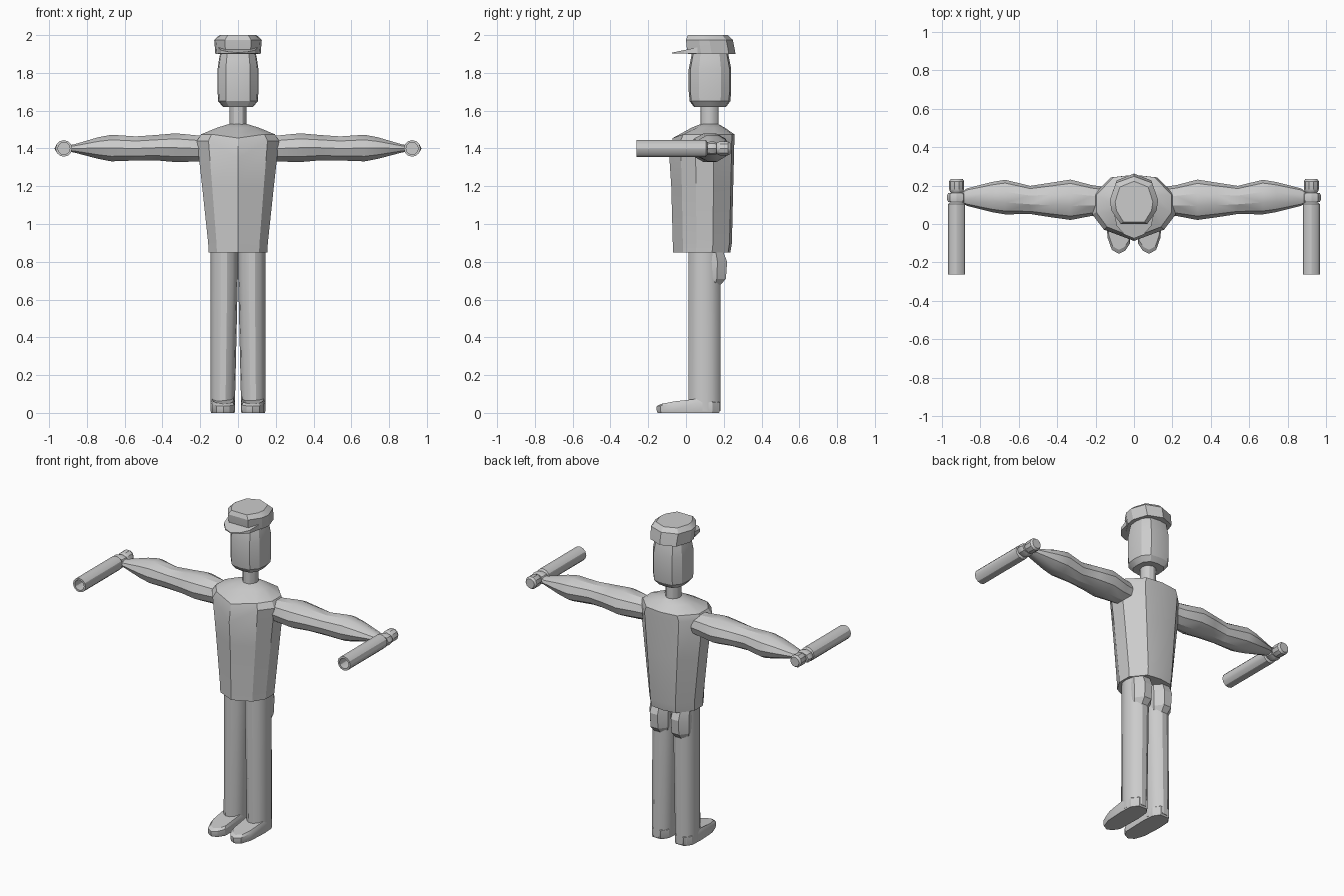
import bpy, bmesh
from math import cos, sin, pi

if "Cube" in bpy.data.objects:
    bpy.data.objects.remove(bpy.data.objects["Cube"])


def loft(name, rings, mirror=False, angle=30):
    """Skin a list of closed rings, cap both ends, optionally mirror in x."""
    bm = bmesh.new()
    loops = [[bm.verts.new(p) for p in ring] for ring in rings]
    n = len(loops[0])
    for a, b in zip(loops, loops[1:]):
        for i in range(n):
            j = (i + 1) % n
            bm.faces.new((a[i], a[j], b[j], b[i]))
    bm.faces.new(loops[0])
    bm.faces.new(loops[-1])
    bmesh.ops.recalc_face_normals(bm, faces=bm.faces)
    mesh = bpy.data.meshes.new(name)
    bm.to_mesh(mesh)
    bm.free()
    ob = bpy.data.objects.new(name, mesh)
    bpy.context.collection.objects.link(ob)
    if mirror:
        ob.modifiers.new("mirror", 'MIRROR').use_mirror_merge = False
    bpy.ops.object.select_all(action='DESELECT')
    ob.select_set(True)
    bpy.context.view_layer.objects.active = ob
    bpy.ops.object.shade_smooth_by_angle(angle=angle * pi / 180)
    return ob


def ring(axis, at, c, r, n, turn=0.0):
    """Ellipse ring across an axis; c and r are in the two other axes."""
    out = []
    for i in range(n):
        t = 2 * pi * (i + turn) / n
        u, v = c[0] + r[0] * cos(t), c[1] + r[1] * sin(t)
        out.append({'x': (at, u, v), 'y': (u, at, v), 'z': (u, v, at)}[axis])
    return out


def outline(half):
    """Complete a half outline (front centre to back centre) by symmetry."""
    return half + [(-x, y) for x, y in half[-2:0:-1]]


# Torso: front ridge, rounded back, sloping shoulders
body = outline([(0, 0), (.72, .17), (1, .4), (1, .68), (.55, .96), (0, 1)])
torso = []
for z, w, yf, yb, drop in [(.85, .155, -.068, .235, 0), (.90, .158, -.07, .243, 0),
                           (1.2, .19, -.078, .25, 0), (1.44, .217, -.088, .256, .09),
                           (1.475, .195, -.07, .256, .02), (1.51, .11, .03, .205, 0),
                           (1.53, .045, .08, .17, 0)]:
    torso.append([(x * w, yf + t * (yb - yf), z - drop * (1 - t / .17 if t < .17 else 0))
                  for x, t in body])
loft("torso", torso, angle=25)

# Neck and head
loft("neck", [ring('z', z, (0, .125), (.045, .047), 12) for z in (1.5, 1.64)])
skull = outline([(0, 0), (.6, .04), (.94, .24), (1, .5), (.94, .76), (.6, .96), (0, 1)])
loft("head", [[(x * w, .127 + (t - .5) * d, z) for x, t in skull]
              for z, w, d in [(1.62, .08, .17), (1.65, .105, .215), (1.70, .108, .225),
                              (1.82, .108, .225), (1.87, .101, .205), (1.91, .093, .19)]])

# Cap: band, flared crown and flat top
hat = outline([(0, 0), (.55, 0), (.93, .28), (1, .5), (.75, .86), (0, 1)])
loft("cap", [[(x * w, yf + t * (yb - yf), z) for x, t in hat]
             for z, w, yf, yb in [(1.90, .12, .01, .262), (1.925, .122, .005, .258),
                                  (1.975, .126, 0, .248), (2.0, .098, .01, .222)]], angle=20)

# Cap visor, sloping down to the front
visor = [(-.105, .06), (-.09, -.01), (-.05, -.055), (0, -.075), (.05, -.055), (.09, -.01), (.105, .06)]
loft("cap_visor", [[(x, y, 1.902 + h * (y + .075) / .135 + b) for x, y in visor]
                   for h, b in [(0, 0), (.028, .005)]], angle=20)

# Trouser legs, tapering slightly on the inner side
loft("leg", [ring('z', z, (cx, .098), (rx, .087), 14)
             for z, cx, rx in [(.01, .081, .064), (.45, .076, .069), (.72, .073, .072), (.87, .073, .072)]],
     mirror=True)

# Seat of the trousers
loft("buttock", [ring('z', z, (.073, .13), (rx, ry), 8, .5)
                 for z, rx, ry in [(.67, .05, .05), (.71, .066, .088), (.80, .07, .095), (.86, .066, .07)]],
     mirror=True, angle=25)

# Shoes: flat sole, low toe rising to the ankle
sole = [(.02, -.10), (.045, -.138), (.078, -.155), (.115, -.135), (.138, -.07),
        (.145, .06), (.14, .14), (.11, .18), (.05, .18), (.022, .14), (.016, .06)]


def shoe_ring(k, low, high):
    return [(.08 + (x - .08) * k, .02 + (y - .02) * k, low + (high - low) * min(1, (y + .155) / .16))
            for x, y in sole]


loft("shoe", [shoe_ring(.97, 0, 0), shoe_ring(1, .012, .012), shoe_ring(1, .035, .055),
              shoe_ring(.88, .047, .074)], mirror=True, angle=25)

# Arms: swelling at the upper arm and forearm
loft("arm", [ring('x', x, (cy, cz), (ry, rz), 10)
             for x, cy, cz, ry, rz in [(.17, .12, 1.4, .075, .068), (.22, .122, 1.4, .08, .073),
                                       (.33, .126, 1.404, .105, .08), (.43, .125, 1.404, .09, .071),
                                       (.54, .125, 1.4, .073, .067), (.67, .14, 1.402, .09, .074),
                                       (.74, .14, 1.402, .078, .06), (.87, .14, 1.4, .045, .022),
                                       (.90, .137, 1.4, .022, .018)]],
     mirror=True)

# Fist wrapped round the grip
loft("fist", [ring('y', y, (.922, 1.4), r, 8)
              for y, r in [(.115, (.045, .034)), (.128, (.05, .036)), (.15, (.05, .036)), (.162, (.044, .032))]],
     mirror=True)

# Held tube, open at the front
loft("held_tube", [ring('y', y, (.922, 1.4), (r, r), 12)
                   for y, r in [(.115, .03), (.105, .044), (-.262, .044), (-.262, .032), (-.05, .032)]],
     mirror=True)

# Rounded knob behind the fist
loft("tube_knob", [ring('y', y, (.922, 1.4), (r, r), 10)
                   for y, r in [(.15, .02), (.168, .034), (.18, .039), (.222, .039), (.235, .03)]],
     mirror=True)
